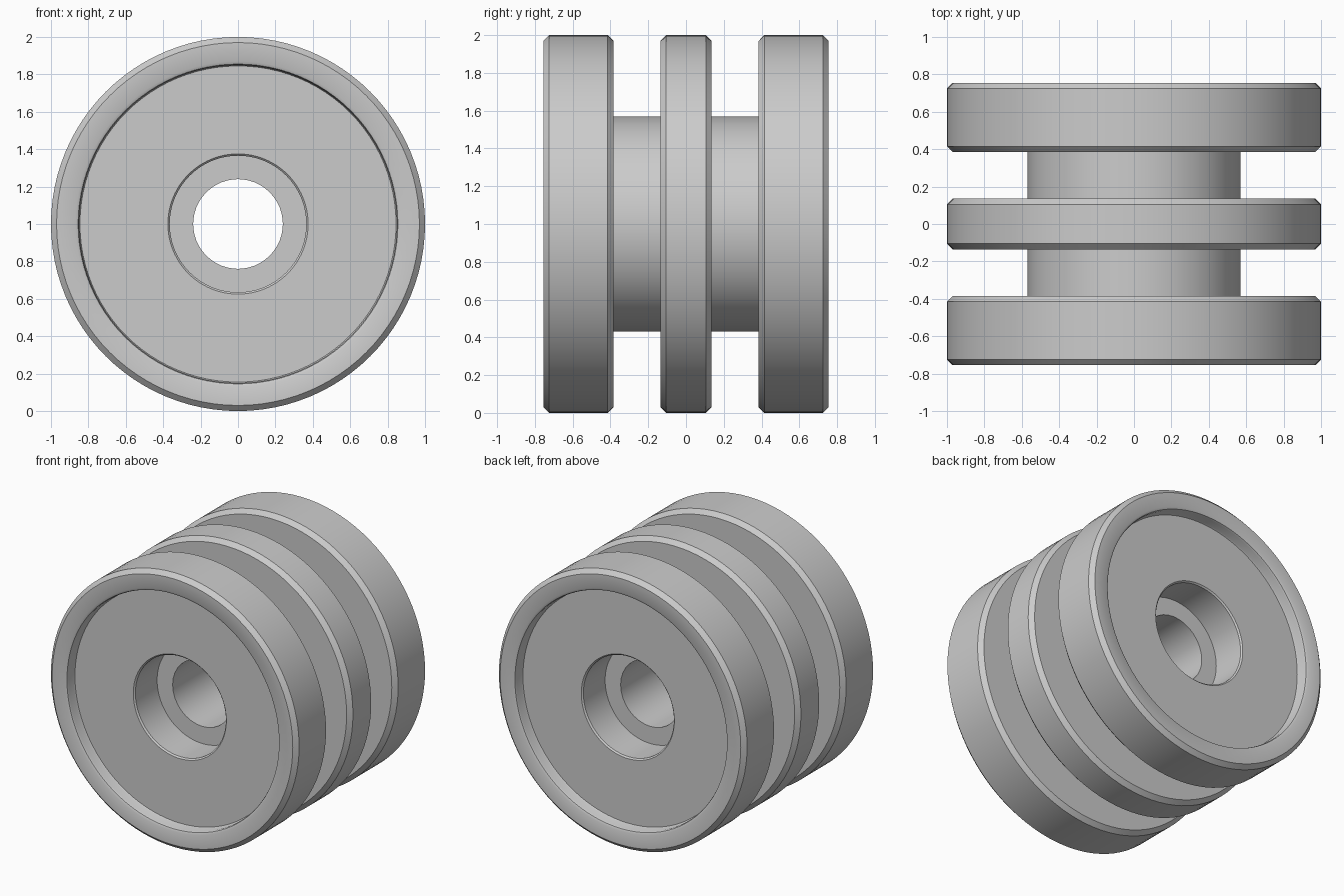
import bpy, math

cube = bpy.data.objects.get("Cube")
if cube:
    bpy.data.objects.remove(cube, do_unlink=True)

grey = bpy.data.materials.new("plain grey")
grey.use_nodes = True
colour = (0.6, 0.6, 0.6, 1)
grey.diffuse_color = colour
grey.node_tree.nodes["Principled BSDF"].inputs["Base Color"].default_value = colour


def lathe(name, profile, segments):
    """Turn a closed (radius, y) profile about the y axis, at height 1."""
    n = len(profile)
    verts, faces = [], []
    for i in range(segments):
        a = math.tau * i / segments
        verts += [(r * math.sin(a), y, 1 + r * math.cos(a)) for r, y in profile]
        j = (i + 1) % segments
        for k in range(n):
            m = (k + 1) % n
            faces.append((i * n + k, i * n + m, j * n + m, j * n + k))
    mesh = bpy.data.meshes.new(name)
    mesh.from_pydata(verts, [], faces)
    mesh.materials.append(grey)
    obj = bpy.data.objects.new(name, mesh)
    bpy.context.collection.objects.link(obj)
    # Face the surfaces outwards, then smooth all but the hard edges
    bpy.ops.object.select_all(action='DESELECT')
    obj.select_set(True)
    bpy.context.view_layer.objects.active = obj
    bpy.ops.object.mode_set(mode='EDIT')
    bpy.ops.mesh.select_all(action='SELECT')
    bpy.ops.mesh.normals_make_consistent(inside=False)
    bpy.ops.object.mode_set(mode='OBJECT')
    bpy.ops.object.shade_smooth_by_angle(angle=math.radians(30))
    return obj


# Outer wheels: chamfered rims, recessed faces and counterbored centres
c = 0.03
wheel = [(0.365, -0.385), (0.365, -0.66), (0.375, -0.67),
         (0.845, -0.67), (0.85, -0.68), (0.85, -0.735), (0.855, -0.748),
         (0.87, -0.755), (1 - c, -0.755), (1, -0.755 + c),
         (1, -0.385 - c), (1 - c, -0.385)]
lathe("front_wheel", wheel, 96)
lathe("back_wheel", [(r, -y) for r, y in wheel], 96)

# Middle ring
w = 0.135
half = [(0.5, -w), (1 - c, -w), (1, c - w)]
lathe("middle_ring", half + [(r, -y) for r, y in reversed(half)], 96)

# Hub tube, whose ends form the shelves inside the wheels
lathe("hub", [(0.24, -0.41), (0.57, -0.41), (0.57, 0.41), (0.24, 0.41)], 32)
